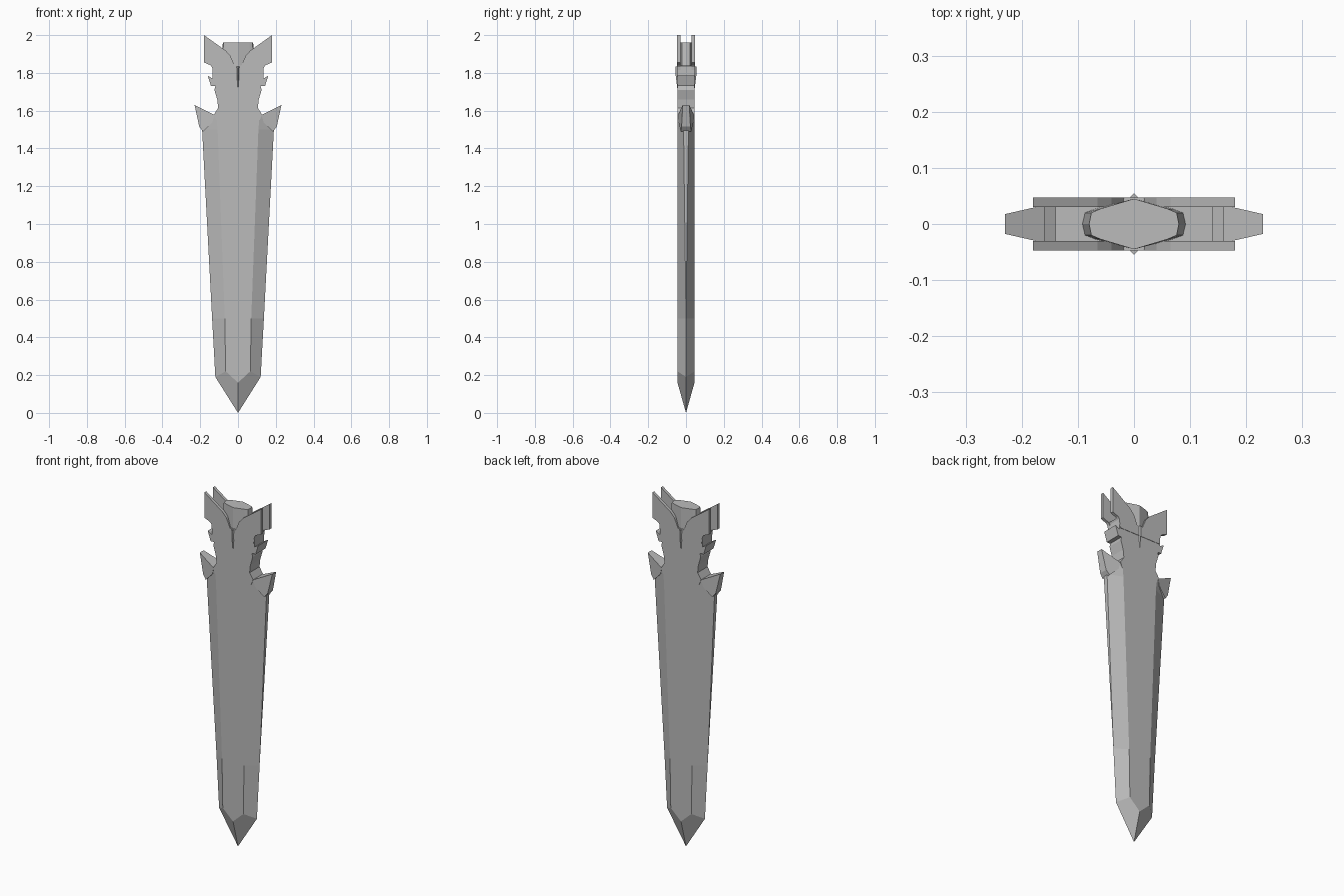
import bpy
import bmesh

cube = bpy.data.objects.get("Cube")
if cube:
    bpy.data.objects.remove(cube)

steel = bpy.data.materials.new("grey steel")
steel.use_nodes = True
GREY = (0.5, 0.5, 0.5, 1)
steel.diffuse_color = GREY
steel.node_tree.nodes["Principled BSDF"].inputs["Base Color"].default_value = GREY


def finish(name, bm):
    bmesh.ops.remove_doubles(bm, verts=bm.verts, dist=0.0005)
    bmesh.ops.recalc_face_normals(bm, faces=bm.faces)
    mesh = bpy.data.meshes.new(name)
    bm.to_mesh(mesh)
    bm.free()
    mesh.materials.append(steel)
    obj = bpy.data.objects.new(name, mesh)
    bpy.context.collection.objects.link(obj)


def loft(name, front, back):
    """Close two matching rings of points into a solid."""
    bm = bmesh.new()
    a = [bm.verts.new(p) for p in front]
    b = [bm.verts.new(p) for p in back]
    bm.faces.new(a)
    bm.faces.new(b[::-1])
    for i in range(len(a)):
        j = (i + 1) % len(a)
        bm.faces.new((a[i], b[i], b[j], a[j]))
    finish(name, bm)


def mirrored(half):
    return half + [(-x, z) for x, z in reversed(half) if x > 0]


def plate(name, outline, y0, y1):
    loft(name, [(x, y0, z) for x, z in outline], [(x, y1, z) for x, z in outline])


# Blade: one quarter with flat centre, bevel and narrow edge, repeated four times
flat = [(0, 0.045, 0.16), (0.065, 0.045, 0.22), (0.07, 0.045, 0.5),
        (0.108, 0.045, 1.5), (0.115, 0.045, 1.58)]
edge = [(0, 0, 0), (0.12, 0, 0.19), (0.137, 0, 0.5),
        (0.19, 0.013, 1.5), (0.13, 0.04, 1.58)]
bm = bmesh.new()
quarter = [flat + [(0, 0.045, 1.58)]]
quarter += [[edge[i], edge[i + 1], flat[i + 1], flat[i]] for i in range(4)]
mid = [(x, 0, z) for x, y, z in edge]
quarter += [[edge[2], mid[3], edge[3]],
            [edge[3], mid[3], mid[4], edge[4]],
            [flat[4], edge[4], mid[4], (0, 0, 1.58), (0, 0.045, 1.58)]]
for sx in (1, -1):
    for sy in (1, -1):
        for face in quarter:
            bm.faces.new([bm.verts.new((x * sx, y * sy, z)) for x, y, z in face])
finish("blade", bm)

# Shoulder spikes, thinning outwards
spike = [(0.125, 1.578), (0.135, 1.54), (0.185, 1.49), (0.205, 1.515), (0.23, 1.63)]
for side, sx in (("left", 1), ("right", -1)):
    rings = [[(x * sx, s * (0.044 - 0.23 * (x - 0.115)), z) for x, z in spike]
             for s in (-1, 1)]
    loft(side + "_shoulder_spike", *rings)

# Neck with side spurs
neck = [(0, 1.55), (0.115, 1.55), (0.127, 1.58), (0.105, 1.615), (0.11, 1.66),
        (0.125, 1.71), (0.12, 1.73), (0.143, 1.73), (0.16, 1.785),
        (0.135, 1.77), (0.135, 1.83), (0.14, 1.84), (0, 1.84)]
plate("neck", mirrored(neck), -0.045, 0.045)

# Winged plates on both faces
wing = [(0, 1.78), (0.13, 1.78), (0.137, 1.83), (0.145, 1.84), (0.18, 1.855),
        (0.18, 2.0), (0.065, 1.918), (0.04, 1.89), (0.018, 1.838), (0, 1.838)]
for side, s in (("front", -1), ("back", 1)):
    plate(side + "_wings", mirrored(wing), s * 0.03, s * 0.047)

    # Slim central ridge tapering down the neck
    bm = bmesh.new()
    low = bm.verts.new((0, s * 0.044, 1.7))
    crest = [bm.verts.new((0, s * 0.055, z)) for z in (1.79, 1.835)]
    for sx in (1, -1):
        foot = [bm.verts.new((sx * w, s * 0.044, z)) for w, z in ((0.007, 1.79), (0.01, 1.835))]
        bm.faces.new((low, foot[0], crest[0]))
        bm.faces.new((foot[0], foot[1], crest[1], crest[0]))
        bm.faces.new((foot[1], bm.verts.new((0, s * 0.044, 1.835)), crest[1]))
    finish(side + "_ridge", bm)

# Tang: lens-shaped peg, wider at its base
lens = [(0, -0.045), (0.06, -0.027), (0.076, -0.02), (0.08, 0),
        (0.076, 0.02), (0.06, 0.027), (0, 0.045)]
lens += [(-x, y) for x, y in reversed(lens) if x > 0]
loft("tang", [(x, y, 1.96) for x, y in lens],
     [(x * 1.16, y, 1.83) for x, y in lens])
